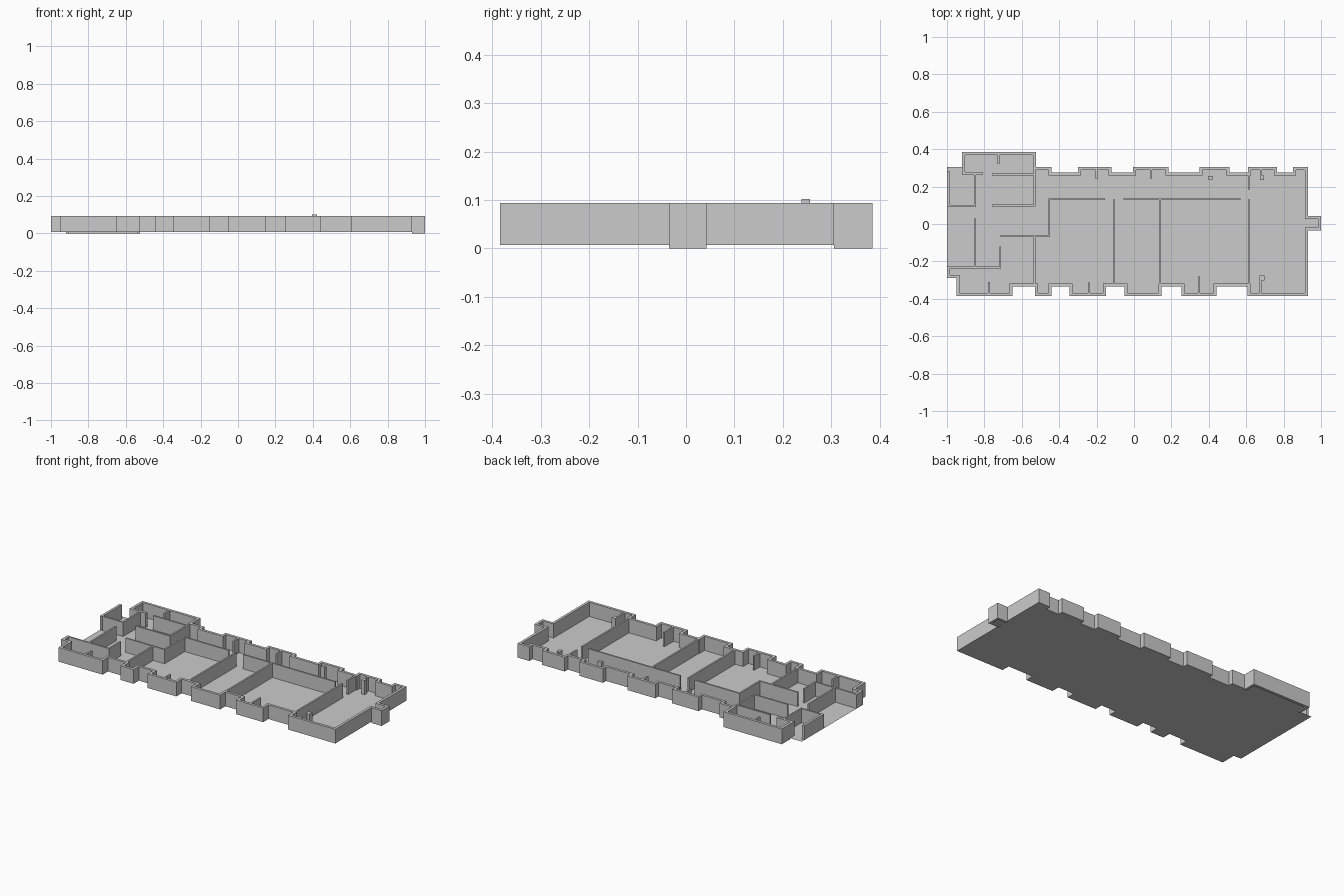
import bpy, bmesh
from mathutils import Vector

if "Cube" in bpy.data.objects:
    bpy.data.objects.remove(bpy.data.objects["Cube"])

FLOOR, TOP, T = 0.007, 0.094, 0.016


def finish(name, bm):
    bmesh.ops.recalc_face_normals(bm, faces=bm.faces[:])
    me = bpy.data.meshes.new(name)
    bm.to_mesh(me)
    bm.free()
    ob = bpy.data.objects.new(name, me)
    bpy.context.collection.objects.link(ob)
    return ob


def prism(name, pts, z0, z1):
    """Extrude a flat outline from z0 to z1."""
    bm = bmesh.new()
    face = bm.faces.new([bm.verts.new((x, y, z0)) for x, y in pts])
    if z1 > z0:
        ext = bmesh.ops.extrude_face_region(bm, geom=[face], use_keep_orig=True)
        for v in ext["geom"]:
            if isinstance(v, bmesh.types.BMVert):
                v.co.z = z1
    return finish(name, bm)


def box(name, x0, x1, y0, y1, z0=FLOOR, z1=TOP):
    return prism(name, [(x0, y0), (x1, y0), (x1, y1), (x0, y1)], z0, z1)


def wall_band(name, path, t, z0, z1):
    """Wall along an open right-angled path, thickened to the left."""
    p = [Vector(q) for q in path]
    normals = []
    for a, b in zip(p, p[1:]):
        d = (b - a).normalized()
        normals.append(Vector((-d.y, d.x)))
    inner = []
    for i, q in enumerate(p):
        n1 = normals[max(i - 1, 0)]
        n2 = normals[min(i, len(normals) - 1)]
        off = n1 if n1.dot(n2) > 0.9 else n1 + n2
        inner.append(q + off * t)
    return prism(name, [tuple(q) for q in p + inner[::-1]], z0, z1)


def bays(spans, y_out, y_in):
    """Stepped facade line: projecting spans joined by recesses."""
    pts = []
    for i, (a, b) in enumerate(spans):
        pts += [(a, y_in), (a, y_out), (b, y_out), (b, y_in)]
    return pts[1:-1]


# Outer facade outline, counter-clockwise from the open left side
front = bays([(-.95, -.65), (-.53, -.44), (-.345, -.15), (-.05, .147),
              (.255, .44), (.608, .93)], -.384, -.333)
back = bays([(.93, .85), (.765, .61), (.51, .35), (.185, -.005),
             (-.12, -.30), (-.44, -.525)], .305, .275)
niche = [(.93, -.035), (1, -.035), (1, .042), (.93, .042)]
facade = ([(-1, -.225), (-1, -.29), (-.95, -.29)] + front + niche + back
          + [(-.525, .385), (-.92, .385)])

# Floor
prism("floor", facade + [(-.92, .305), (-1, .305)], FLOOR, FLOOR)

# Outer walls
wall_band("outer_wall", facade + [(-.92, .262), (-.81, .262)], T, FLOOR, TOP)
box("left_room_outer_wall", -1, -.985, .09, .28)

# Lower footings of the end niche and the rear block
wall_band("niche_footing", niche, T, 0, FLOOR)
wall_band("rear_block_footing",
          [(-.525, .305), (-.525, .385), (-.92, .385), (-.92, .305)], T, 0, FLOOR)

# Partitions running left to right: x0, x1, y
for x0, x1, y in [(-1, -.71, -.232), (-.715, -.45, -.065), (-.46, -.155, .132),
                  (-.055, .57, .132), (-.76, -.53, .265), (-.76, -.527, .098),
                  (-1, -.845, .097)]:
    box("cross_partition", x0, x1, y - .005, y + .005)

# Partitions and wall stubs running front to back: x, y0, y1
for x, y0, y1 in [(-.85, .095, .262), (-.85, -.23, .03), (-.715, -.23, -.12),
                  (-.455, -.065, .132), (-.532, -.325, -.065),
                  (-.532, .1, .37), (-.107, -.325, .132), (.14, -.325, .132),
                  (.614, -.325, .132), (.614, .185, .262), (-.725, .322, .37),
                  (-.775, -.37, -.31), (-.24, -.37, -.312), (.347, -.37, -.28),
                  (.677, -.37, -.3), (-.2, .24, .29), (.09, .243, .29),
                  (.68, .245, .29)]:
    box("long_partition", x - .005, x + .005, y0, y1)

# Small chimney piers
box("front_pier", .672, .697, -.303, -.275)
box("rear_pier", .675, .695, .235, .258)
box("tall_pier", .395, .422, .238, .256, FLOOR, .102)
